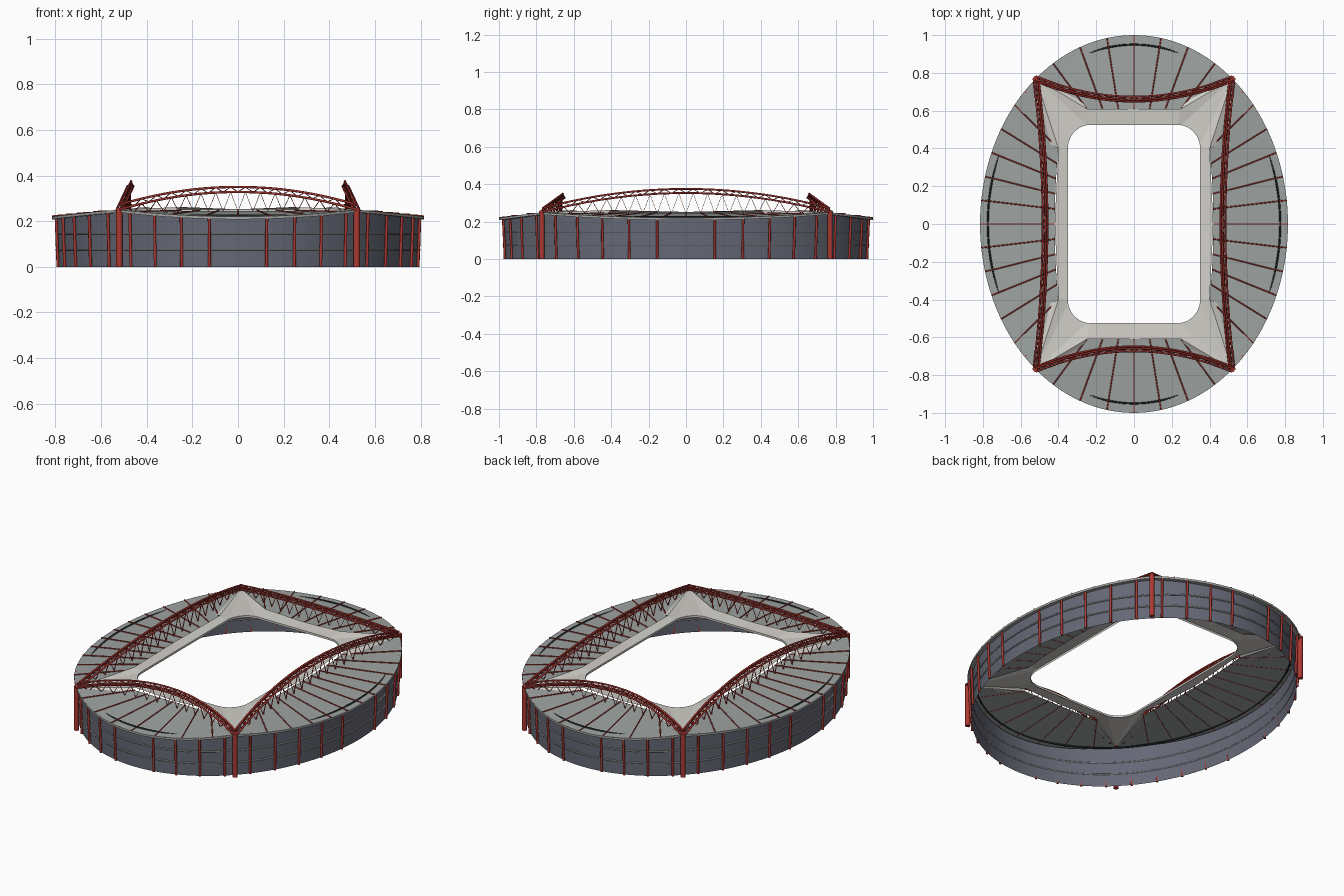
import bpy
from math import sin, cos, pi, sqrt, radians
from mathutils import Vector

if "Cube" in bpy.data.objects:
    bpy.data.objects.remove(bpy.data.objects["Cube"])

RX, RY = 0.815, 1.0            # outer ellipse
CX, CY, CZ = 0.52, 0.77, 0.25  # arch springing corner
SIGNS = [(1, 1), (-1, 1), (-1, -1), (1, -1)]


def material(name, rgb):
    m = bpy.data.materials.new(name)
    m.use_nodes = True
    m.diffuse_color = (*rgb, 1)
    m.node_tree.nodes["Principled BSDF"].inputs["Base Color"].default_value = (*rgb, 1)
    return m


ROOF = material("grey roof", (0.34, 0.37, 0.36))
PALE = material("pale membrane", (0.64, 0.62, 0.58))
WALL = material("slate wall", (0.13, 0.14, 0.18))
RED = material("red steel", (0.42, 0.04, 0.032))
BAND = material("band grey", (0.38, 0.38, 0.37))
DARK = material("dark gutter", (0.02, 0.025, 0.025))


def mesh_object(name, verts, faces, mat, smooth=False):
    me = bpy.data.meshes.new(name)
    me.from_pydata([tuple(v) for v in verts], [], faces)
    me.materials.append(mat)
    ob = bpy.data.objects.new(name, me)
    bpy.context.collection.objects.link(ob)
    if smooth:
        me.polygons.foreach_set("use_smooth", [True] * len(me.polygons))
    return ob


def loft(name, rows, mat, closed=False, smooth=False):
    n = len(rows[0])
    verts = [p for row in rows for p in row]
    faces = []
    for r in range(len(rows) - 1):
        for i in range(n if closed else n - 1):
            j = (i + 1) % n
            faces.append((r * n + i, r * n + j, r * n + n + j, r * n + n + i))
    return mesh_object(name, verts, faces, mat, smooth)


def tubes(name, paths, radius, mat, closed=False, sides=1):
    """Round bars along each path, turned into one mesh."""
    cu = bpy.data.curves.new(name, "CURVE")
    cu.dimensions = "3D"
    cu.bevel_depth = radius
    cu.bevel_resolution = sides
    cu.use_fill_caps = True
    for path in paths:
        sp = cu.splines.new("POLY")
        sp.points.add(len(path) - 1)
        for pt, co in zip(sp.points, path):
            pt.co = (*co, 1)
        sp.use_cyclic_u = closed
    cu.materials.append(mat)
    ob = bpy.data.objects.new(name, cu)
    bpy.context.collection.objects.link(ob)
    bpy.ops.object.select_all(action="DESELECT")
    ob.select_set(True)
    bpy.context.view_layer.objects.active = ob
    bpy.ops.object.convert(target="MESH")
    return ob


def edge_z(x, y):
    """Roof rim dips on the axes and rises to the four corners."""
    return 0.22 + 0.03 * min(abs(x) / CX, abs(y) / CY, 1) ** 2


def ellipse(f, z=None, drop=0, n=128):
    pts = []
    for i in range(n):
        x, y = RX * cos(2 * pi * i / n), RY * sin(2 * pi * i / n)
        pts.append(Vector((x * f, y * f, edge_z(x, y) - drop if z is None else z)))
    return pts


# Outer wall, rim and horizontal bands
loft("outer_wall", [ellipse(0.975, 0), ellipse(0.975, drop=0.006)], WALL, True, True)
loft("roof_rim", [ellipse(0.975, drop=0.012), ellipse(1, drop=0.012), ellipse(1)], BAND, True)
for z in (0.075, 0.145):
    tubes("wall_band", [ellipse(0.977, z)], 0.004, BAND, True)
tubes("roof_gutter", [ellipse(0.95, 0.225)], 0.005, DARK, True)

# Facade columns, none on the axes, and heavy corner columns
columns = []
for i in range(40):
    if i % 10:
        a = radians(9 * i)
        x, y = RX * cos(a), RY * sin(a)
        columns.append([(x * 0.98, y * 0.98, 0), (x * 0.99, y * 0.99, edge_z(x, y))])
tubes("facade_columns", columns, 0.0065, RED, sides=2)
tubes("corner_columns",
      [[(sx * CX, sy * CY, 0), (sx * CX, sy * CY, CZ + 0.01)] for sx, sy in SIGNS],
      0.014, RED, sides=3)


# Grey roof panels and their radial ribs
def side_section(k):
    t = max(abs(k) - 5, 0)
    s = 1 if k > 0 else -1
    c = min(abs(k), 5)
    y = s * (0.126 * c + (CY - 0.63) * t)
    inner = Vector((0.42 - 0.02 * (c / 5) ** 2, s * 0.08 * c, 0.245))
    inner = inner.lerp(Vector((CX, s * CY, CZ)), t)
    x = RX * sqrt(1 - (y / RY) ** 2)
    return Vector((x, y, edge_z(x, y))), inner


def end_section(k):
    t = max(abs(k) - 3, 0)
    s = 1 if k > 0 else -1
    c = min(abs(k), 3)
    x = s * (0.143 * c + (CX - 0.429) * t)
    inner = Vector((s * 0.0833 * c, 0.61, 0.245)).lerp(Vector((s * CX, CY, CZ)), t)
    y = RY * sqrt(1 - (x / RX) ** 2)
    return Vector((x, y, edge_z(x, y))), inner


ribs = []
for section, count, label in ((side_section, 5, "side"), (end_section, 3, "end")):
    for s in (1, -1):
        flip = Vector((s, s, 1))
        cuts = [section(k / 4) for k in range(-4 * count - 4, 4 * count + 5)]
        outer = [o * flip for o, i in cuts]
        inner = [i * flip for o, i in cuts]
        rows = [outer, inner] if label == "side" else [inner, outer]
        loft(label + "_roof_panel", rows, ROOF)
        for k in range(-count, count + 1):
            o, i = section(k)
            lift = Vector((0, 0, 0.002))
            ribs.append([o * flip + lift, i * flip + lift])
tubes("roof_ribs", ribs, 0.0035, RED)

# Pale membrane around the rounded opening, with a peak towards each corner
STEPS = 10
ring, edge = [], []
for sx, sy in SIGNS:
    q_ring, q_edge = [], []
    for i in range(STEPS + 1):
        a = pi / 2 * i / STEPS
        q_ring.append(Vector((sx * (0.23 + 0.12 * cos(a)), sy * (0.40 + 0.125 * sin(a)), 0.25)))
        if i == 0:
            p = (0.4, 0.4, 0.262)
        elif i == STEPS:
            p = (0.25, 0.61, 0.262)
        else:
            p = (CX, CY, CZ)
        q_edge.append(Vector((sx * p[0], sy * p[1], p[2])))
    mid = Vector((sx * 0.42, 0, 0.252)) if sx == sy else Vector((0, sy * 0.61, 0.252))
    mid_ring = Vector((sx * 0.35, 0, 0.25)) if sx == sy else Vector((0, sy * 0.525, 0.25))
    if sx != sy:
        q_ring.reverse()
        q_edge.reverse()
    ring += [mid_ring] + q_ring
    edge += [mid] + q_edge
membrane = loft("membrane", [edge, ring], PALE, True)
lip = [p - Vector((0, 0, 0.012)) for p in ring]
loft("opening_lip", [ring, lip], PALE, True)

# Sloped gables closing the membrane down to the grey panels
gv, gf = [], []
for sx, sy in SIGNS:
    for high, low in (((0.4, 0.4, 0.262), (0.445, 0.42, 0.243)),
                      ((0.25, 0.61, 0.262), (0.28, 0.655, 0.243))):
        n = len(gv)
        gv += [(sx * x, sy * y, z) for x, y, z in (high, low, (CX, CY, CZ))]
        gf.append((n, n + 1, n + 2))
mesh_object("membrane_gables", gv, gf, PALE)


# Leaning triangular arch trusses with hangers down to the roof
def arch(name, start, end, inward, rise, panels):
    start, end, inward = Vector(start), Vector(end), Vector(inward)
    lean = inward.normalized()

    def at(t, side=0, up=0):
        bulge = 1 - (2 * t - 1) ** 2
        p = start.lerp(end, t) + inward * bulge + Vector((0, 0, rise * bulge))
        return p + lean * side + Vector((0, 0, up))

    n = panels * 2
    ts = [i / n for i in range(n + 1)]
    chords = [[at(t, 0.004, 0.022) for t in ts],
              [at(t, -0.012) for t in ts], [at(t, 0.014) for t in ts]]
    tubes(name + "_chords", chords, 0.005, RED, sides=2)
    webs = [[chords[0][i] if i % 2 else chords[c][i] for i in range(n + 1)] for c in (1, 2)]
    webs.append([chords[1 + i % 2][i] for i in range(n + 1)])
    tubes(name + "_webs", webs, 0.0025, RED)
    hang = []
    for i in range(1, n):
        p = at(ts[i])
        if i % 2 == 0:
            p.z = 0.243
        hang.append(p)
    tubes(name + "_hangers", [hang], 0.003, RED)


for s, word in ((1, "left"), (-1, "right")):
    arch(word + "_arch", (s * CX, -CY, CZ), (s * CX, CY, CZ), (-s * 0.048, 0, 0), 0.103, 20)
for s, word in ((-1, "front"), (1, "back")):
    arch(word + "_arch", (-CX, s * CY, CZ), (CX, s * CY, CZ), (0, -s * 0.108, 0), 0.078, 16)
